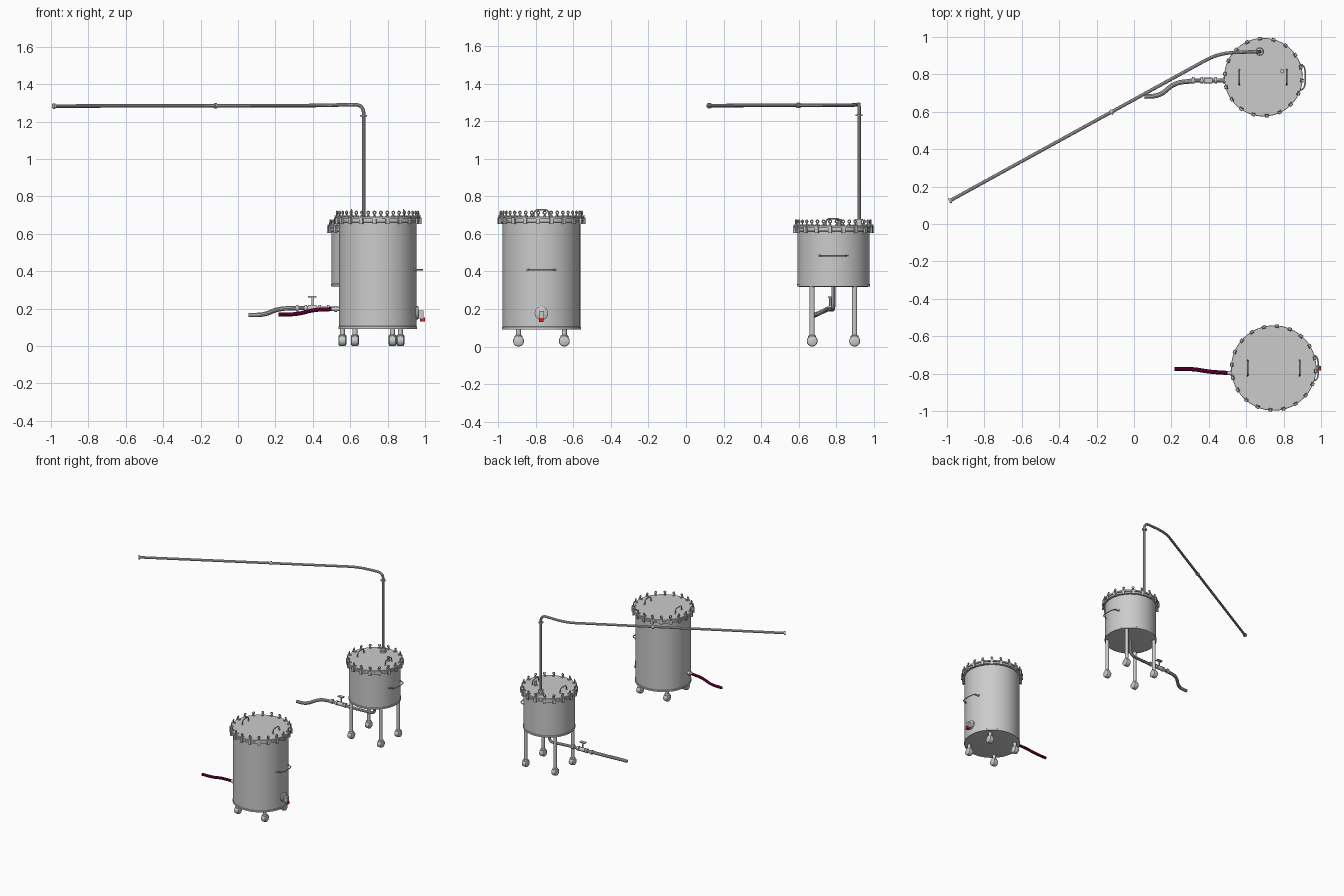
import bpy, bmesh
from math import sin, cos, pi, radians
from mathutils import Vector, Matrix

if "Cube" in bpy.data.objects:
    bpy.data.objects.remove(bpy.data.objects["Cube"])


def material(name, col):
    m = bpy.data.materials.new(name)
    m.diffuse_color = (*col, 1)
    m.use_nodes = True
    m.node_tree.nodes["Principled BSDF"].inputs["Base Color"].default_value = m.diffuse_color
    return m


CRIMSON = material("crimson_rubber", (0.22, 0.0, 0.06))
RED = material("red_plastic", (0.7, 0.02, 0.02))


def finish(ob, mat=None):
    bpy.ops.object.select_all(action='DESELECT')
    bpy.context.view_layer.objects.active = ob
    ob.select_set(True)
    if ob.type == 'CURVE':
        bpy.ops.object.convert(target='MESH')
        ob = bpy.context.object
    bpy.ops.object.shade_smooth_by_angle(angle=radians(35))
    if mat:
        ob.data.materials.append(mat)
    return ob


def from_bmesh(name, bm, mat=None):
    me = bpy.data.meshes.new(name)
    bmesh.ops.recalc_face_normals(bm, faces=bm.faces)
    bm.to_mesh(me)
    bm.free()
    ob = bpy.data.objects.new(name, me)
    bpy.context.collection.objects.link(ob)
    return finish(ob, mat)


def lathe(name, profile, p0, axis=(0, 0, 1), n=32, mat=None):
    """Revolve (radius, height) points about an axis from p0, closed at both ends."""
    bm = bmesh.new()
    m = Matrix.Translation(p0) @ Vector((0, 0, 1)).rotation_difference(Vector(axis)).to_matrix().to_4x4()
    rings = [[bm.verts.new(m @ Vector((r * cos(2 * pi * i / n), r * sin(2 * pi * i / n), h)))
              for i in range(n)] for r, h in profile]
    for a, b in zip(rings, rings[1:]):
        for i in range(n):
            j = (i + 1) % n
            bm.faces.new((a[i], a[j], b[j], b[i]))
    bm.faces.new(rings[0])
    bm.faces.new(rings[-1])
    return from_bmesh(name, bm, mat)


def rod(name, p0, p1, r, n=20, mat=None):
    d = Vector(p1) - Vector(p0)
    return lathe(name, [(r, 0), (r, d.length)], p0, d, n, mat)


def tube(name, pts, r, bend=0.03, mat=None):
    """Round pipe along points with rounded corners."""
    pts = [Vector(p) for p in pts]
    path = [pts[0]]
    for a, b, c in zip(pts, pts[1:], pts[2:]):
        p = b + (a - b).normalized() * min(bend, (a - b).length * 0.5)
        q = b + (c - b).normalized() * min(bend, (c - b).length * 0.5)
        path += [p * (1 - t) ** 2 + b * 2 * t * (1 - t) + q * t * t for t in [k / 6 for k in range(7)]]
    path.append(pts[-1])
    cu = bpy.data.curves.new(name, 'CURVE')
    cu.dimensions = '3D'
    cu.bevel_depth, cu.bevel_resolution, cu.use_fill_caps = r, 3, True
    clean = [path[0]] + [p for o, p in zip(path, path[1:]) if (p - o).length > 1e-4]
    sp = cu.splines.new('POLY')
    sp.points.add(len(clean) - 1)
    for s, p in zip(sp.points, clean):
        s.co = (*p, 1)
    ob = bpy.data.objects.new(name, cu)
    bpy.context.collection.objects.link(ob)
    return finish(ob, mat)


def box(name, c, size, mat=None):
    bm = bmesh.new()
    bmesh.ops.create_cube(bm, size=1, matrix=Matrix.Translation(c) @ Matrix.Diagonal((*size, 1)))
    return from_bmesh(name, bm, mat)


def clamp_mesh():
    """C-clamp body, bolt and eye nut; origin on the lid edge, x pointing outward."""
    bm = bmesh.new()
    for c, s in (((0.004, 0, -0.022), (0.012, 0.02, 0.036)), ((-0.006, 0, 0.003), (0.028, 0.014, 0.006))):
        bmesh.ops.create_cube(bm, size=1, matrix=Matrix.Translation(c) @ Matrix.Diagonal((*s, 1)))
    bmesh.ops.create_cone(bm, cap_ends=True, segments=10, radius1=0.004, radius2=0.004, depth=0.016,
                          matrix=Matrix.Translation((-0.005, 0, 0.009)))
    n, k, grid = 14, 6, []
    for i in range(n):
        a = 2 * pi * i / n
        grid.append([bm.verts.new((-0.005 + 0.0035 * sin(2 * pi * j / k),
                                   (0.0075 + 0.0035 * cos(2 * pi * j / k)) * cos(a),
                                   0.021 + (0.0075 + 0.0035 * cos(2 * pi * j / k)) * sin(a))) for j in range(k)])
    for i in range(n):
        for j in range(k):
            a, b = grid[i], grid[(i + 1) % n]
            bm.faces.new((a[j], b[j], b[(j + 1) % k], a[(j + 1) % k]))
    ob = from_bmesh("lid_clamp", bm)
    me = ob.data
    bpy.data.objects.remove(ob)
    return me


CLAMP = clamp_mesh()


def tank(name, cx, cy, r, z0, ztop, rl, clamps, lid_x, grip_z, leg_dx, leg_dy):
    h = ztop - z0
    # shell with base band and top flange, then the lid
    lathe(name + "_body", [(r - 0.01, 0), (r + 0.003, 0.002), (r + 0.003, 0.014), (r, 0.016),
                           (r, h - 0.032), (rl - 0.003, h - 0.03), (rl - 0.003, h - 0.017)],
          (cx, cy, z0), n=64)
    lathe(name + "_lid", [(rl - 0.008, h - 0.017), (rl - 0.008, h - 0.014), (rl, h - 0.013), (rl, h - 0.002),
                          (rl - 0.002, h)], (cx, cy, z0), n=64)
    for i in range(clamps):
        a = 2 * pi * (i + 0.75) / clamps
        ob = bpy.data.objects.new(f"{name}_clamp_{i}", CLAMP)
        ob.location = (cx + (rl - 0.004) * cos(a), cy + (rl - 0.004) * sin(a), ztop)
        ob.rotation_euler.z = a
        bpy.context.collection.objects.link(ob)
    # lid handles
    for i, x in enumerate(lid_x):
        tube(f"{name}_lid_handle_{i}", [(x, cy - 0.042, ztop - 0.002), (x, cy - 0.036, ztop + 0.036),
                                        (x, cy + 0.036, ztop + 0.036), (x, cy + 0.042, ztop - 0.002)], 0.004, 0.018)
        for s in (-1, 1):
            rod(f"{name}_lid_handle_foot_{i}", (x, cy + s * 0.042, ztop), (x, cy + s * 0.042, ztop + 0.004), 0.007)
    # side handle
    w = 0.073
    xs = cx + (r * r - w * w) ** 0.5
    xo = cx + r + 0.032
    tube(name + "_side_handle", [(xs - 0.004, cy - w, grip_z), (xo - 0.008, cy - w + 0.008, grip_z), (xo, cy - 0.03, grip_z),
                                 (xo, cy + 0.03, grip_z), (xo - 0.008, cy + w - 0.008, grip_z),
                                 (xs - 0.004, cy + w, grip_z)], 0.004, 0.02)
    for s in (-1, 1):
        rod(name + "_side_handle_foot", (xs - 0.004, cy + s * w, grip_z), (xs + 0.006, cy + s * w, grip_z), 0.008)
    # legs and casters
    for i, (sx, sy) in enumerate([(-1, -1), (-1, 1), (1, -1), (1, 1)]):
        x, y = cx + sx * leg_dx, cy + sy * leg_dy
        rod(f"{name}_leg_{i}", (x, y, 0.05), (x, y, z0 + 0.004), 0.0135)
        lathe(f"{name}_caster_wheel_{i}", [(0.02, -0.021), (0.027, -0.017), (0.029, -0.008), (0.029, 0.008),
                                           (0.027, 0.017), (0.02, 0.021)], (x, y, 0.029), (1, 0, 0), 24)
        lathe(f"{name}_caster_hood_{i}", [(0.022, 0), (0.021, 0.012), (0.014, 0.018)], (x, y, 0.044), n=20)


LX, LY, SX, SY = 0.747, -0.77, 0.692, 0.785
tank("large_tank", LX, LY, 0.207, 0.09, 0.692, 0.228, 20, (0.607, 0.885), 0.408, 0.122, 0.122)
tank("small_tank", SX, SY, 0.192, 0.318, 0.645, 0.21, 18, (0.564, 0.816), 0.484, 0.134, 0.113)

# large tank: drain valve on the right
lathe("drain_valve_flange", [(0.036, 0), (0.036, 0.016), (0.03, 0.02)], (0.946, LY, 0.177), (1, 0, 0), 24)
box("drain_valve_body", (0.978, LY, 0.168), (0.028, 0.026, 0.044))
rod("drain_valve_spout", (0.984, LY, 0.13), (0.984, LY, 0.15), 0.011)
box("drain_valve_lever", (0.988, LY, 0.141), (0.022, 0.024, 0.022), RED)

# large tank: hose on the left
rod("hose_port", (0.5, -0.797, 0.198), (0.56, -0.797, 0.198), 0.011)
rod("hose_port_collar", (0.515, -0.797, 0.198), (0.53, -0.797, 0.198), 0.017)
tube("hose", [(0.217, -0.775, 0.168), (0.32, -0.775, 0.17), (0.40, -0.79, 0.193), (0.51, -0.797, 0.198)],
     0.011, 0.045, CRIMSON)

# small tank: bottom outlet, elbow and hose
VY, VZ = 0.768, 0.203
tube("outlet_pipe", [(SX, SY, 0.325), (SX, SY, 0.197), (0.53, VY, 0.2), (0.3, VY - 0.002, VZ)], 0.011, 0.04)
tube("outlet_hose", [(0.056, 0.682, 0.166), (0.14, 0.685, 0.166), (0.215, 0.755, 0.2), (0.32, VY - 0.003, VZ)],
     0.0125, 0.05)
for i, x in enumerate((0.31, 0.355, 0.43, 0.475)):
    rod(f"outlet_collar_{i}", (x, VY, VZ), (x + 0.014, VY, VZ), 0.0175)

# outlet valve with T handle
rod("outlet_valve_body", (0.375, VY, VZ), (0.42, VY, VZ), 0.016)
rod("outlet_valve_stem", (0.398, VY, VZ), (0.398, VY, 0.262), 0.006)
box("outlet_valve_handle", (0.398, VY, 0.263), (0.046, 0.026, 0.008))

# small tank: vapour pipe rising from the lid
PX, PY, PZ = 0.672, 0.922, 1.288
tube("vapour_pipe", [(PX, PY, 0.64), (PX, PY, PZ + 0.004), (0.5, PY - 0.006, PZ), (0.42, 0.896, PZ - 0.002),
                     (-0.985, 0.124, 1.283)], 0.0095, 0.05)
lathe("vapour_pipe_base", [(0.023, 0), (0.023, 0.012), (0.016, 0.014), (0.016, 0.026), (0.02, 0.027),
                           (0.02, 0.035)], (PX, PY, 0.645))
rod("vapour_pipe_flange", (PX, PY, 1.228), (PX, PY, 1.236), 0.019)
along = Vector((-1.405, -0.772, 0)).normalized()
for name, p in (("pipe_joint_middle", Vector((-0.12, 0.599, 1.284))), ("pipe_end_ferrule", Vector((-0.984, 0.1245, 1.283)))):
    rod(name, p - along * 0.005, p + along * 0.005, 0.015)

# small tank: lid relief fitting
lathe("relief_fitting", [(0.013, 0), (0.013, 0.008), (0.007, 0.01), (0.007, 0.024), (0.011, 0.025), (0.011, 0.034)],
      (0.792, 0.818, 0.645), n=20)
